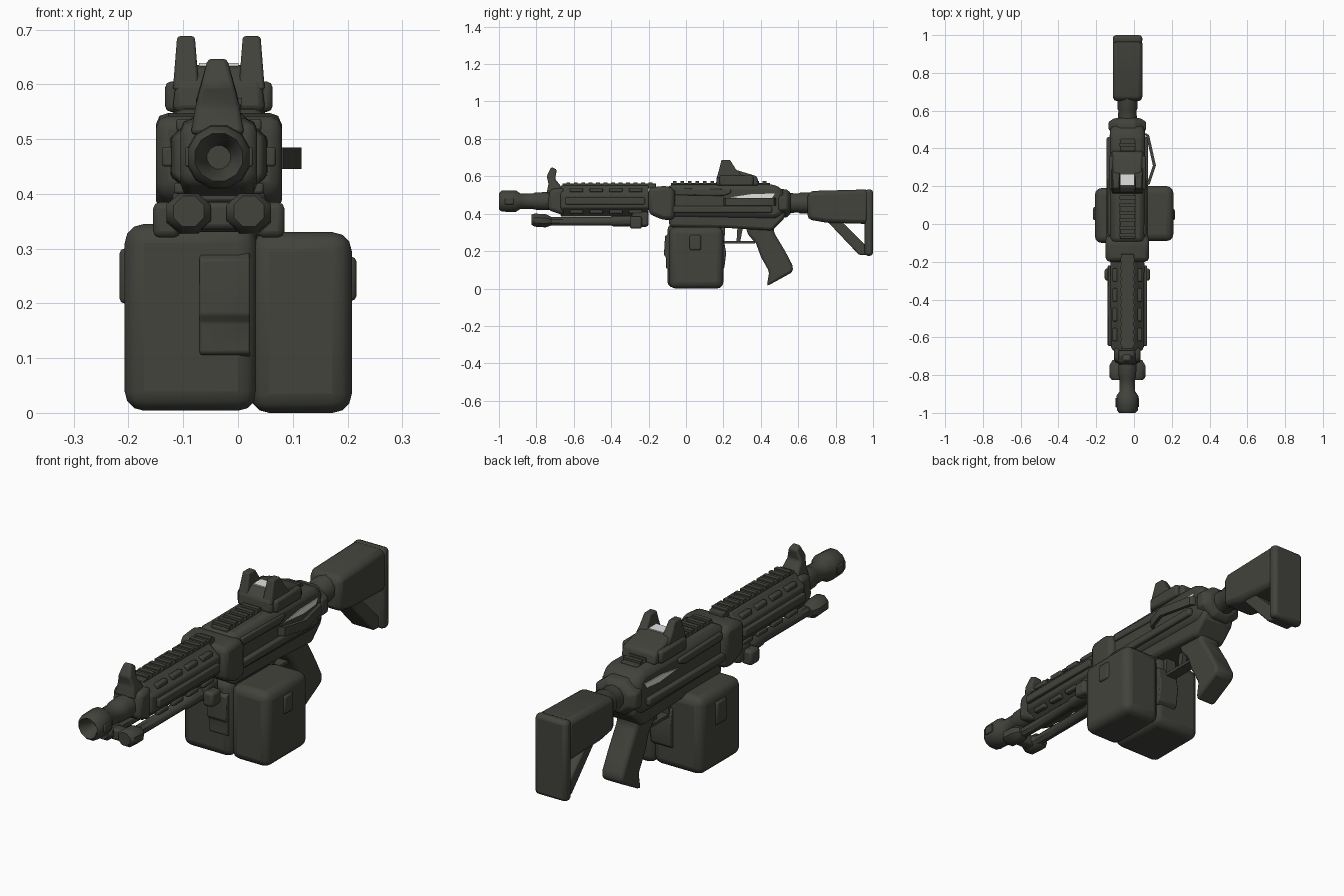
import bpy, bmesh, math

CX = -0.035  # centre line of the weapon


def material(name, rgb):
    m = bpy.data.materials.new(name)
    m.diffuse_color = (*rgb, 1)
    return m


DARK = material("dark olive grey", (0.055, 0.056, 0.046))
LIGHT = material("light grey", (0.75, 0.75, 0.75))


def finish(name, bm, bevel=0.0, segs=2, mat=DARK):
    bmesh.ops.recalc_face_normals(bm, faces=bm.faces)
    me = bpy.data.meshes.new(name)
    bm.to_mesh(me)
    bm.free()
    ob = bpy.data.objects.new(name, me)
    bpy.context.collection.objects.link(ob)
    me.materials.append(mat)
    if bevel:
        b = ob.modifiers.new("bevel", 'BEVEL')
        b.width, b.segments = bevel, segs
        b.limit_method, b.angle_limit = 'ANGLE', math.radians(25)
    bpy.ops.object.select_all(action='DESELECT')
    ob.select_set(True)
    bpy.context.view_layer.objects.active = ob
    bpy.ops.object.shade_smooth_by_angle(angle=math.radians(40))
    return ob


def prism(name, pts, x0, x1, bevel=0.0, taper=None, segs=2, mat=DARK):
    """Side profile of (y, z) points pushed across x, width scaled by taper(z)."""
    bm = bmesh.new()
    mid, half = (x0 + x1) / 2, (x1 - x0) / 2
    rings = []
    for s in (-1, 1):
        rings.append([bm.verts.new((mid + s * half * (taper(z) if taper else 1), y, z)) for y, z in pts])
        bm.faces.new(rings[-1])
    n = len(pts)
    for i in range(n):
        j = (i + 1) % n
        bm.faces.new((rings[0][i], rings[0][j], rings[1][j], rings[1][i]))
    return finish(name, bm, bevel, segs, mat)


def box(name, x0, x1, y0, y1, z0, z1, bevel=0.0, **kw):
    return prism(name, [(y0, z0), (y1, z0), (y1, z1), (y0, z1)], x0, x1, bevel, **kw)


def loft(name, stations, sides=10, bevel=0.0):
    """Rings along y: (y, centre x, centre z, x radius, z radius)."""
    bm = bmesh.new()
    rings = []
    for y, cx, cz, rx, rz in stations:
        ring = []
        for i in range(sides):
            a = 2 * math.pi * (i + 0.5) / sides
            ring.append(bm.verts.new((cx + rx * math.cos(a), y, cz + rz * math.sin(a))))
        rings.append(ring)
    for a, b in zip(rings, rings[1:]):
        for i in range(sides):
            j = (i + 1) % sides
            bm.faces.new((a[i], a[j], b[j], b[i]))
    bm.faces.new(rings[0])
    bm.faces.new(rings[-1])
    return finish(name, bm, bevel)


def turned(name, profile, z, x=CX, sides=10):
    return loft(name, [(y, x, z, r, r) for y, r in profile], sides)


# Barrel with hollow muzzle device
turned("barrel", [(-0.93, 0.022), (-0.985, 0.036), (-1.0, 0.045), (-0.985, 0.058), (-0.91, 0.06),
                  (-0.885, 0.042), (-0.82, 0.042), (-0.81, 0.047), (-0.76, 0.05), (-0.6, 0.05)], 0.467, sides=12)
for s in (-1, 1):
    box("muzzle_rib", CX + s * 0.054 - 0.008, CX + s * 0.054 + 0.008, -0.97, -0.92, 0.45, 0.485, 0.003)

# Gas block and front sight
prism("gas_block", [(-0.74, 0.42), (-0.65, 0.39), (-0.65, 0.54), (-0.73, 0.53)], -0.105, 0.035, 0.02)
prism("front_sight", [(-0.745, 0.51), (-0.66, 0.5), (-0.67, 0.55), (-0.70, 0.585), (-0.69, 0.635),
                      (-0.72, 0.65), (-0.745, 0.6), (-0.735, 0.56)], -0.08, 0.005, 0.008,
      taper=lambda z: 1.15 - 4.5 * (z - 0.51) if z < 0.6 else 0.7 - 6 * (z - 0.6))

# Handguard: octagonal body, rails and vent ribs
loft("handguard", [(y, CX, 0.468, rx, 0.09) for y, rx in ((-0.67, 0.085), (-0.65, 0.094), (-0.2, 0.097))], 8, 0.006)
box("top_rail", CX - 0.035, CX + 0.035, -0.66, -0.16, 0.535, 0.562, 0.004)
for i in range(12):
    y = -0.64 + i * 0.04
    box("rail_tooth", CX - 0.037, CX + 0.037, y, y + 0.02, 0.555, 0.568)
for s in (-1, 1):
    x = CX + s * 0.09
    box("side_rail", x - 0.014, x + 0.014, -0.645, -0.22, 0.45, 0.486, 0.005)
    for i in range(4):
        y = -0.62 + i * 0.105
        box("vent_rib", CX + s * 0.066 - 0.012, CX + s * 0.066 + 0.012, y, y + 0.07, 0.515, 0.537, 0.005)
        box("vent_rib_low", CX + s * 0.07 - 0.012, CX + s * 0.07 + 0.012, y, y + 0.07, 0.4, 0.42, 0.005)

# Folded bipod
for s in (-1, 1):
    turned("bipod_leg", [(-0.78, 0.024), (-0.4, 0.024), (-0.39, 0.03), (-0.22, 0.03)], 0.36, CX + s * 0.045, 8)
    x = CX + s * 0.055
    loft("bipod_foot", [(-0.825, x, 0.368, 0.03, 0.03), (-0.81, x, 0.366, 0.044, 0.038),
                        (-0.75, x, 0.362, 0.044, 0.038), (-0.72, x, 0.36, 0.025, 0.025)], 8)
    box("bipod_knob", CX + s * 0.095 - 0.025, CX + s * 0.095 + 0.025, -0.3, -0.235, 0.32, 0.385, 0.012)
box("bipod_crossbar", CX - 0.05, CX + 0.05, -0.8, -0.75, 0.335, 0.385, 0.01)
box("bipod_bracket", CX - 0.085, CX + 0.085, -0.29, -0.2, 0.33, 0.41, 0.015)

# Receiver
prism("trunnion", [(-0.2, 0.4), (-0.12, 0.365), (-0.06, 0.37), (-0.06, 0.53), (-0.1, 0.55), (-0.2, 0.54)],
      CX - 0.115, CX + 0.115, 0.03)
prism("upper_receiver", [(-0.1, 0.38), (-0.1, 0.555), (0.47, 0.558), (0.52, 0.53), (0.53, 0.4), (0.48, 0.37)],
      CX - 0.092, CX + 0.092, 0.028)
prism("lower_receiver", [(-0.09, 0.33), (0.2, 0.325), (0.46, 0.31), (0.53, 0.38), (0.53, 0.43), (-0.09, 0.43)],
      CX - 0.08, CX + 0.08, 0.015)
for s in (-1, 1):
    x = CX + s * 0.092
    box("receiver_ledge", x - 0.018, x + 0.018, -0.08, 0.46, 0.405, 0.44, 0.008)
    prism("port_plate", [(0.24, 0.488), (0.37, 0.476), (0.46, 0.484), (0.475, 0.508), (0.35, 0.505)],
          x - 0.004, x + 0.004, mat=LIGHT)
    prism("feed_cover_edge", [(-0.06, 0.50), (0.2, 0.495), (0.24, 0.51), (0.24, 0.53), (-0.06, 0.535)],
          x - 0.012, x + 0.008, 0.006)
box("receiver_rail", CX - 0.04, CX + 0.04, -0.08, 0.45, 0.545, 0.565, 0.004)
for i in range(13):
    y = -0.07 + i * 0.04
    box("receiver_tooth", CX - 0.042, CX + 0.042, y, y + 0.02, 0.56, 0.575)
loft("rear_collar", [(0.485, CX, 0.45, 0.085, 0.075), (0.5, CX, 0.455, 0.108, 0.085),
                     (0.54, CX, 0.455, 0.108, 0.08), (0.56, CX, 0.455, 0.075, 0.06)], 8, 0.006)

# Charging handle: thin bent bar on the right side
bm = bmesh.new()
path = [(0.058, 0.48), (0.072, 0.47), (0.108, 0.31), (0.075, 0.21), (0.05, 0.2)]
rings = [[bm.verts.new((x + dx, y, z)) for dx, z in ((-0.008, 0.445), (0.008, 0.445), (0.008, 0.485), (-0.008, 0.485))]
         for x, y in path]
for a, b in zip(rings, rings[1:]):
    for i in range(4):
        bm.faces.new((a[i], a[(i + 1) % 4], b[(i + 1) % 4], b[i]))
bm.faces.new(rings[0])
bm.faces.new(rings[-1])
finish("charging_handle", bm)

# Reflex sight with two prongs and a pale lens plate
prism("sight_body", [(0.16, 0.55), (0.165, 0.605), (0.2, 0.635), (0.265, 0.635), (0.38, 0.6), (0.39, 0.55)],
      CX - 0.085, CX + 0.085, 0.012, taper=lambda z: 1.0 if z < 0.58 else 1 - 2.5 * (z - 0.58))
for s in (-1, 1):
    x = CX + s * 0.06
    prism("sight_prong", [(0.165, 0.59), (0.19, 0.688), (0.235, 0.688), (0.265, 0.64), (0.3, 0.6)],
          x - 0.02, x + 0.02, 0.005, taper=lambda z: 1.2 - 4 * (z - 0.59))
    x = CX + s * 0.078
    box("sight_clamp", x - 0.02, x + 0.02, 0.18, 0.36, 0.55, 0.605, 0.01)
box("sight_lens", CX - 0.036, CX + 0.036, 0.207, 0.262, 0.634, 0.639, mat=LIGHT)

# Twin ammunition box
box("box_left", -0.207, 0.035, -0.1, 0.19, 0.004, 0.345, 0.035, segs=3)
box("box_right", 0.022, 0.208, -0.09, 0.2, 0.0, 0.33, 0.035, segs=3)
box("magazine_well", CX - 0.07, CX + 0.07, -0.07, 0.18, 0.31, 0.38, 0.01)
prism("box_front_catch", [(-0.09, 0.1), (-0.107, 0.11), (-0.107, 0.165), (-0.118, 0.18), (-0.112, 0.28), (-0.09, 0.295)],
      -0.07, 0.022, 0.004)
prism("box_rear_catch", [(0.18, 0.09), (0.205, 0.11), (0.215, 0.19), (0.2, 0.27), (0.18, 0.28)], -0.07, 0.03, 0.005)
box("box_right_tab", 0.19, 0.216, 0.02, 0.08, 0.205, 0.285, 0.008)
box("box_left_tab", -0.216, -0.19, 0.02, 0.09, 0.2, 0.3, 0.008)

# Trigger, guard and pistol grip
box("trigger_guard", CX - 0.025, CX + 0.025, 0.18, 0.37, 0.24, 0.253)
prism("guard_front", [(0.18, 0.24), (0.205, 0.24), (0.21, 0.34), (0.18, 0.34)], CX - 0.025, CX + 0.025)
prism("trigger", [(0.27, 0.25), (0.29, 0.25), (0.305, 0.33), (0.275, 0.33)], CX - 0.012, CX + 0.012)
prism("pistol_grip", [(0.32, 0.33), (0.33, 0.29), (0.375, 0.24), (0.4, 0.17), (0.445, 0.09), (0.432, 0.012),
                      (0.57, 0.088), (0.572, 0.12), (0.53, 0.2), (0.47, 0.3), (0.47, 0.33)],
      CX - 0.052, CX + 0.052, 0.014)

# Buffer tube and open skeleton stock
turned("buffer_tube", [(0.54, 0.055), (0.6, 0.05), (0.61, 0.056), (0.7, 0.056)], 0.457)
prism("stock_body", [(0.65, 0.37), (0.65, 0.51), (0.68, 0.522), (0.98, 0.53), (0.98, 0.345), (0.75, 0.352)],
      -0.112, 0.044, 0.022)
box("stock_butt", -0.112, 0.044, 0.955, 1.0, 0.175, 0.53, 0.016)
prism("stock_strut", [(0.745, 0.37), (0.83, 0.36), (0.975, 0.215), (0.975, 0.178), (0.925, 0.18)],
      CX - 0.055, CX + 0.055, 0.008)
